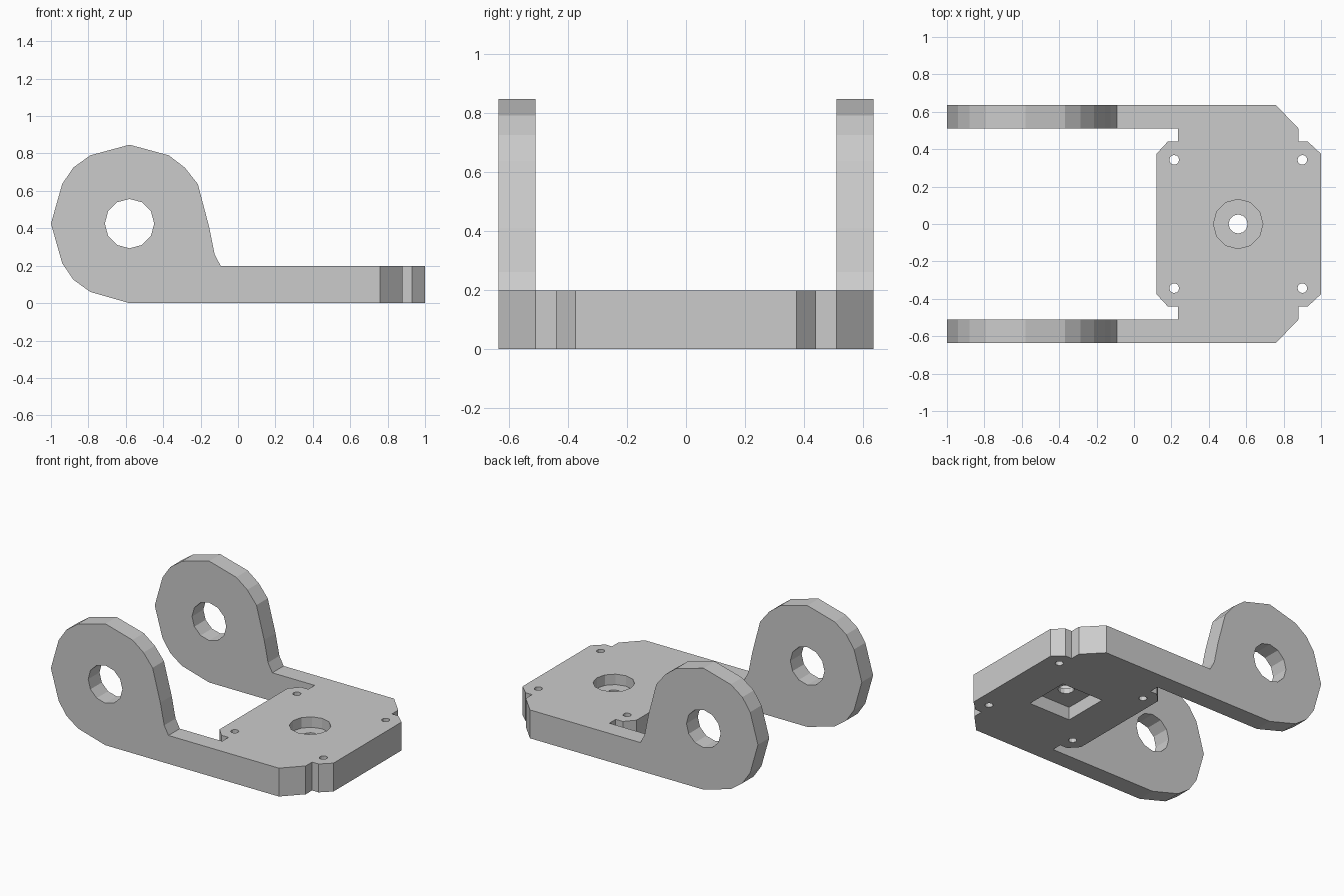
import bpy, bmesh, math
from mathutils import Vector

if "Cube" in bpy.data.objects:
    bpy.data.objects.remove(bpy.data.objects["Cube"])


def prism(name, pts, to3d, sweep):
    """Closed 2D outline placed in space and swept into a solid."""
    bm = bmesh.new()
    face = bm.faces.new([bm.verts.new(to3d(a, b)) for a, b in pts])
    ext = bmesh.ops.extrude_face_region(bm, geom=[face])
    moved = [v for v in ext["geom"] if isinstance(v, bmesh.types.BMVert)]
    bmesh.ops.translate(bm, verts=moved, vec=Vector(sweep))
    bmesh.ops.recalc_face_normals(bm, faces=bm.faces)
    mesh = bpy.data.meshes.new(name)
    bm.to_mesh(mesh)
    bm.free()
    ob = bpy.data.objects.new(name, mesh)
    bpy.context.collection.objects.link(ob)
    return ob


def plan(name, pts, z0, z1):
    return prism(name, pts, lambda x, y: (x, y, z0), (0, 0, z1 - z0))


def side(name, pts):
    return prism(name, pts, lambda x, z: (x, -0.8, z), (0, 1.6, 0))


def circle(cx, cy, r, n=12):
    return [(cx + r * math.cos(2 * math.pi * i / n),
             cy + r * math.sin(2 * math.pi * i / n)) for i in range(n)]


def boolean(target, tool, op):
    mod = target.modifiers.new(tool.name, 'BOOLEAN')
    mod.object, mod.operation, mod.solver = tool, op, 'EXACT'
    bpy.context.view_layer.objects.active = target
    bpy.ops.object.modifier_apply(modifier=mod.name)
    bpy.data.objects.remove(tool)


# Fork outline seen from above, mirrored across y
half = [(0.12, 0.375), (0.18, 0.44), (0.235, 0.44), (0.235, 0.51),
        (-1.1, 0.51), (-1.1, 0.635), (0.76, 0.635), (0.88, 0.51),
        (0.88, 0.44), (0.93, 0.44), (1.0, 0.375)]
bracket = plan("hinge_bracket", half + [(x, -y) for x, y in reversed(half)], -0.1, 1.0)

# Side silhouette: rounded lugs flowing into the flat plate
silhouette = [(-0.58, 0), (-0.79, 0.06), (-0.88, 0.125), (-0.94, 0.213),
              (-1, 0.425), (-0.94, 0.637), (-0.88, 0.725), (-0.79, 0.79),
              (-0.58, 0.847), (-0.37, 0.79), (-0.285, 0.725), (-0.215, 0.637),
              (-0.155, 0.41), (-0.125, 0.26), (-0.092, 0.198),
              (1.1, 0.198), (1.1, 0)]
boolean(bracket, side("silhouette", silhouette), 'INTERSECT')

# Pivot holes through both lugs
boolean(bracket, side("pivot_hole", circle(-0.58, 0.425, 0.132)), 'DIFFERENCE')

# Centre bolt hole, round recess above, square nut pocket below
cx, s = 0.557, 0.16
boolean(bracket, plan("bolt_hole", circle(cx, 0, 0.051), -0.1, 0.3), 'DIFFERENCE')
boolean(bracket, plan("round_recess", circle(cx, 0, 0.132), 0.125, 0.3), 'DIFFERENCE')
square = [(cx - s, -s), (cx + s, -s), (cx + s, s), (cx - s, s)]
boolean(bracket, plan("nut_pocket", square, -0.1, 0.09), 'DIFFERENCE')

# Corner screw holes
for x in (0.215, 0.9):
    for y in (-0.343, 0.343):
        boolean(bracket, plan("screw_hole", circle(x, y, 0.026), -0.1, 0.3), 'DIFFERENCE')
